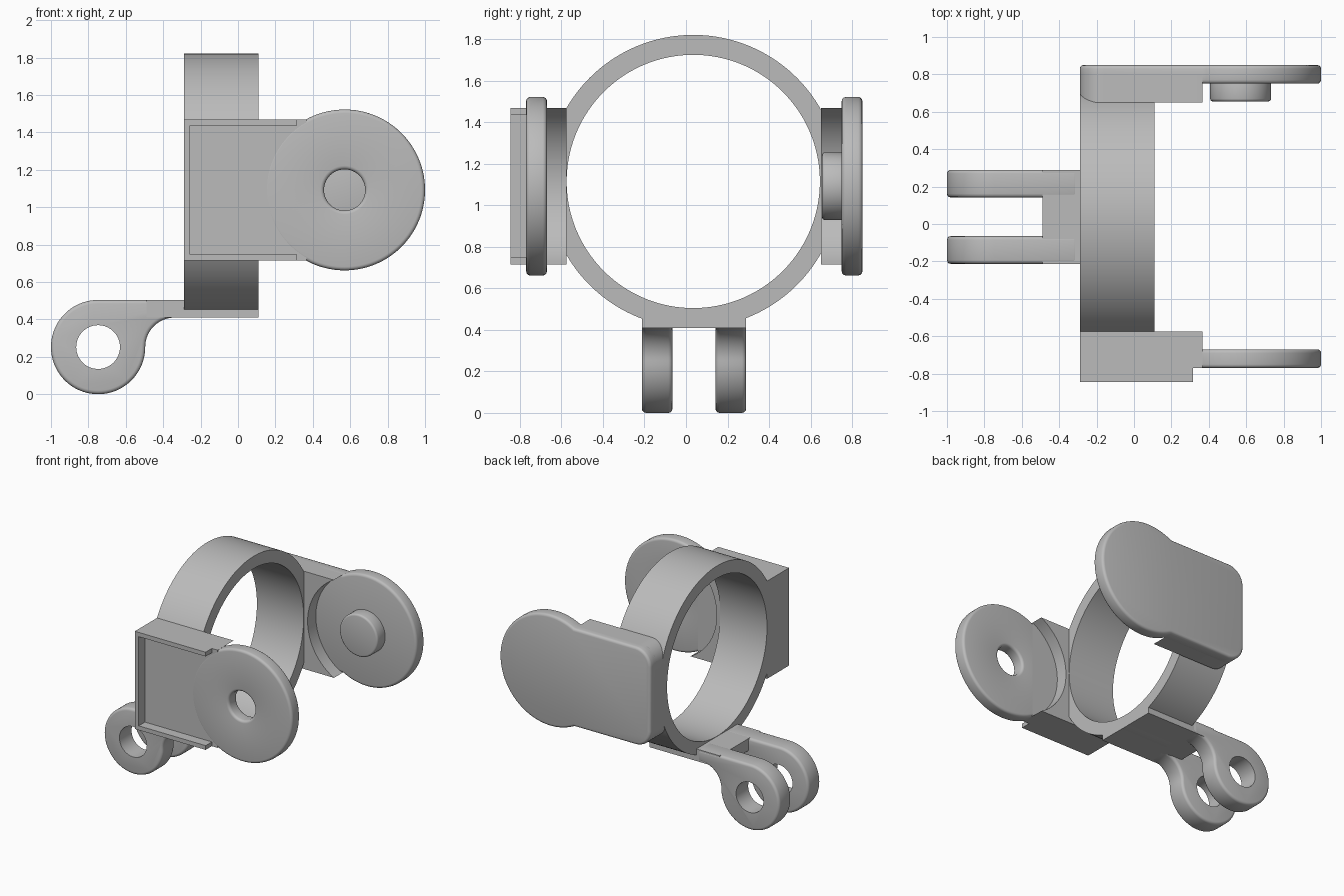
import bpy, bmesh, math
from mathutils import Matrix, Vector

cube = bpy.data.objects.get("Cube")
if cube:
    bpy.data.objects.remove(cube, do_unlink=True)

grey = bpy.data.materials.new("plain_grey")
grey.use_nodes = True
grey.diffuse_color = (0.5, 0.5, 0.5, 1)
grey.node_tree.nodes["Principled BSDF"].inputs["Base Color"].default_value = (0.5, 0.5, 0.5, 1)


def arc(cx, cz, r, start, end, n):
    angles = [math.radians(start + (end - start) * i / n) for i in range(n + 1)]
    return [(cx + r * math.cos(a), cz + r * math.sin(a)) for a in angles]


def finish(bm, name):
    bmesh.ops.recalc_face_normals(bm, faces=bm.faces[:])
    mesh = bpy.data.meshes.new(name)
    bm.to_mesh(mesh)
    bm.free()
    obj = bpy.data.objects.new(name, mesh)
    bpy.context.collection.objects.link(obj)
    mesh.materials.append(grey)
    return obj


def activate(obj):
    bpy.ops.object.select_all(action='DESELECT')
    obj.select_set(True)
    bpy.context.view_layer.objects.active = obj


def smooth(obj):
    activate(obj)
    bpy.ops.object.shade_smooth_by_angle(angle=math.radians(32))


def prism(name, outline, y0, y1, bevel=0):
    """Extrude an x-z outline along y, optionally rounding its rims."""
    bm = bmesh.new()
    face = bm.faces.new([bm.verts.new((x, y0, z)) for x, z in outline])
    out = bmesh.ops.extrude_face_region(bm, geom=[face])
    moved = [v for v in out["geom"] if isinstance(v, bmesh.types.BMVert)]
    bmesh.ops.translate(bm, verts=moved, vec=(0, y1 - y0, 0))
    obj = finish(bm, name)
    if bevel:
        mod = obj.modifiers.new("rounding", 'BEVEL')
        mod.width, mod.segments = bevel, 3
        mod.limit_method, mod.angle_limit = 'ANGLE', math.radians(50)
        mod.use_clamp_overlap = False
        activate(obj)
        bpy.ops.object.modifier_apply(modifier=mod.name)
    smooth(obj)
    return obj


def rect(x0, x1, z0, z1):
    return [(x0, z0), (x1, z0), (x1, z1), (x0, z1)]


def lathe(name, profile, axis, centre, steps=128):
    """Spin a closed (radius, height) profile around a line through centre."""
    bm = bmesh.new()
    turn = Vector((0, 0, 1)).rotation_difference(Vector(axis)).to_matrix().to_4x4()
    face = bm.faces.new([bm.verts.new((r, 0, h)) for r, h in profile])
    edges = face.edges[:]
    bmesh.ops.delete(bm, geom=[face], context='FACES_ONLY')
    bmesh.ops.spin(bm, geom=edges + bm.verts[:], cent=(0, 0, 0), axis=(0, 0, 1),
                   angle=math.tau, steps=steps, use_merge=False)
    bmesh.ops.remove_doubles(bm, verts=bm.verts[:], dist=0.0002)
    bm.transform(Matrix.Translation(centre) @ turn)
    obj = finish(bm, name)
    smooth(obj)
    return obj


# Shared sizes of the two side mounts
LEFT, TIP = -0.29, 0.365
LOW, HIGH = 0.715, 1.47
CX, CZ, DISC = 0.57, 1.092, 0.43
SPAN = math.degrees(math.atan2(HIGH - CZ, CX - TIP))
clearance = arc(CX, CZ, DISC, 180 + SPAN, 180 - SPAN, 28)

# Clamp ring
lathe("clamp_ring", rect(0.61, 0.706, LEFT, 0.11), (1, 0, 0), (0, 0.035, 1.115), 160)

# Front holder: backing with round clearance, floor and C-shaped rail
prism("front_backing", [(LEFT, LOW)] + clearance + [(LEFT, HIGH)], -0.67, -0.575)
prism("front_floor", rect(LEFT, TIP, LOW, HIGH), -0.769, -0.669)
WALL, END = 0.033, 0.315
prism("front_rail", [(LEFT, LOW), (END, LOW), (END, LOW + WALL), (LEFT + WALL, LOW + WALL),
                     (LEFT + WALL, HIGH - WALL), (END, HIGH - WALL), (END, HIGH), (LEFT, HIGH)],
      -0.845, -0.768)

# Front disc with a rounded rim and a pivot hole
B = 0.02
disc_profile = (arc(DISC - B, 0.05 - B, B, 0, 90, 4) + arc(0.11 + B, 0.05 - B, B, 90, 180, 4)
                + arc(0.11 + B, B - 0.05, B, 180, 270, 4) + arc(DISC - B, B - 0.05, B, 270, 360, 4))
lathe("front_disc", disc_profile, (0, 1, 0), (CX, -0.72, CZ))

# Rear mount: backing, cover plate with round end, and pivot pin
R = 0.13
corners = (arc(LEFT + R, HIGH - R, R, 90, 180, 10)
           + arc(LEFT + R, LOW + R, R, 180, 270, 10))
prism("rear_backing", corners + clearance, 0.65, 0.8)
round_end = arc(CX, CZ, DISC, SPAN - 180, 180 - SPAN, 72)
prism("rear_cover", corners + round_end, 0.75, 0.85, 0.02)
prism("rear_pin", arc(CX, CZ, 0.163, 0, 354, 59), 0.655, 0.77, 0.015)

# Hinge base under the ring
prism("hinge_base", rect(-0.49, 0.11, 0.41, 0.503), -0.213, 0.288)

# Two hinge prongs with drilled eyes
EX, EZ, ER = -0.748, 0.252, 0.252
prong = (arc(EX, EZ, ER, 90, 360, 60) + arc(EX + ER + 0.158, EZ, 0.158, 174, 90, 14)
         + [(-0.3, 0.41), (-0.3, 2 * EZ)])
drill = prism("eye_cutter", arc(EX, EZ, 0.117, 0, 354, 59), -0.5, 0.5)
drill.hide_render = True
for name, y0, y1 in (("front_prong", -0.213, -0.065), ("rear_prong", 0.142, 0.29)):
    obj = prism(name, prong, y0, y1, 0.02)
    cut = obj.modifiers.new("eye", 'BOOLEAN')
    cut.operation, cut.object, cut.solver = 'DIFFERENCE', drill, 'EXACT'
    activate(obj)
    bpy.ops.object.modifier_apply(modifier=cut.name)
    smooth(obj)
bpy.data.objects.remove(drill, do_unlink=True)
